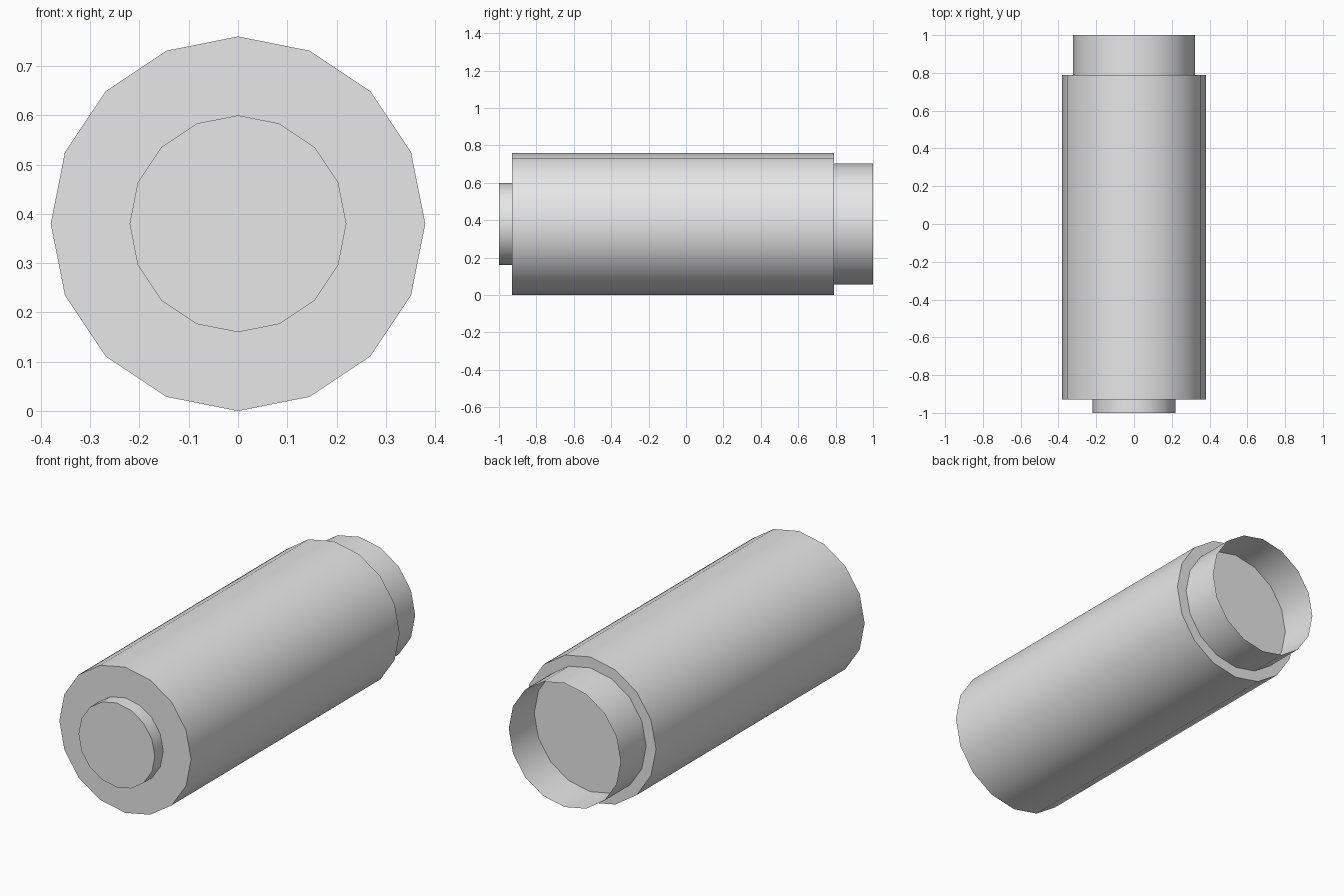
import bpy, bmesh, math

if "Cube" in bpy.data.objects:
    bpy.data.objects.remove(bpy.data.objects["Cube"])

SIDES = 16
AXIS_Z = 0.38

grey = bpy.data.materials.new("light_grey")
grey.diffuse_color = (0.8, 0.8, 0.8, 1.0)
grey.use_nodes = True
grey.node_tree.nodes["Principled BSDF"].inputs["Base Color"].default_value = grey.diffuse_color


def barrel(name, radius, y0, y1, capped):
    """16-sided drum lying along y, smooth round the side and flat on its ends."""
    bm = bmesh.new()
    rings = []
    for y in (y0, y1):
        rings.append([bm.verts.new((radius * math.cos(2 * math.pi * i / SIDES), y,
                                    AXIS_Z + radius * math.sin(2 * math.pi * i / SIDES)))
                      for i in range(SIDES)])
    a, b = rings
    for i in range(SIDES):
        j = (i + 1) % SIDES
        bm.faces.new((a[i], b[i], b[j], a[j]))
    if capped:
        bm.faces.new(a)
        bm.faces.new(b[::-1])
    mesh = bpy.data.meshes.new(name)
    bm.to_mesh(mesh)
    bm.free()
    mesh.materials.append(grey)
    obj = bpy.data.objects.new(name, mesh)
    bpy.context.collection.objects.link(obj)
    bpy.ops.object.select_all(action='DESELECT')
    obj.select_set(True)
    bpy.context.view_layer.objects.active = obj
    bpy.ops.object.shade_smooth_by_angle(angle=math.radians(30))
    return obj


# Main closed body
barrel("body", 0.38, -0.93, 0.79, True)
# Small raised button on the front
barrel("front_button", 0.22, -1.0, -0.93, True)
# Thin open collar at the back; the body end shows inside it
barrel("rear_collar", 0.323, 0.79, 1.0, False)
